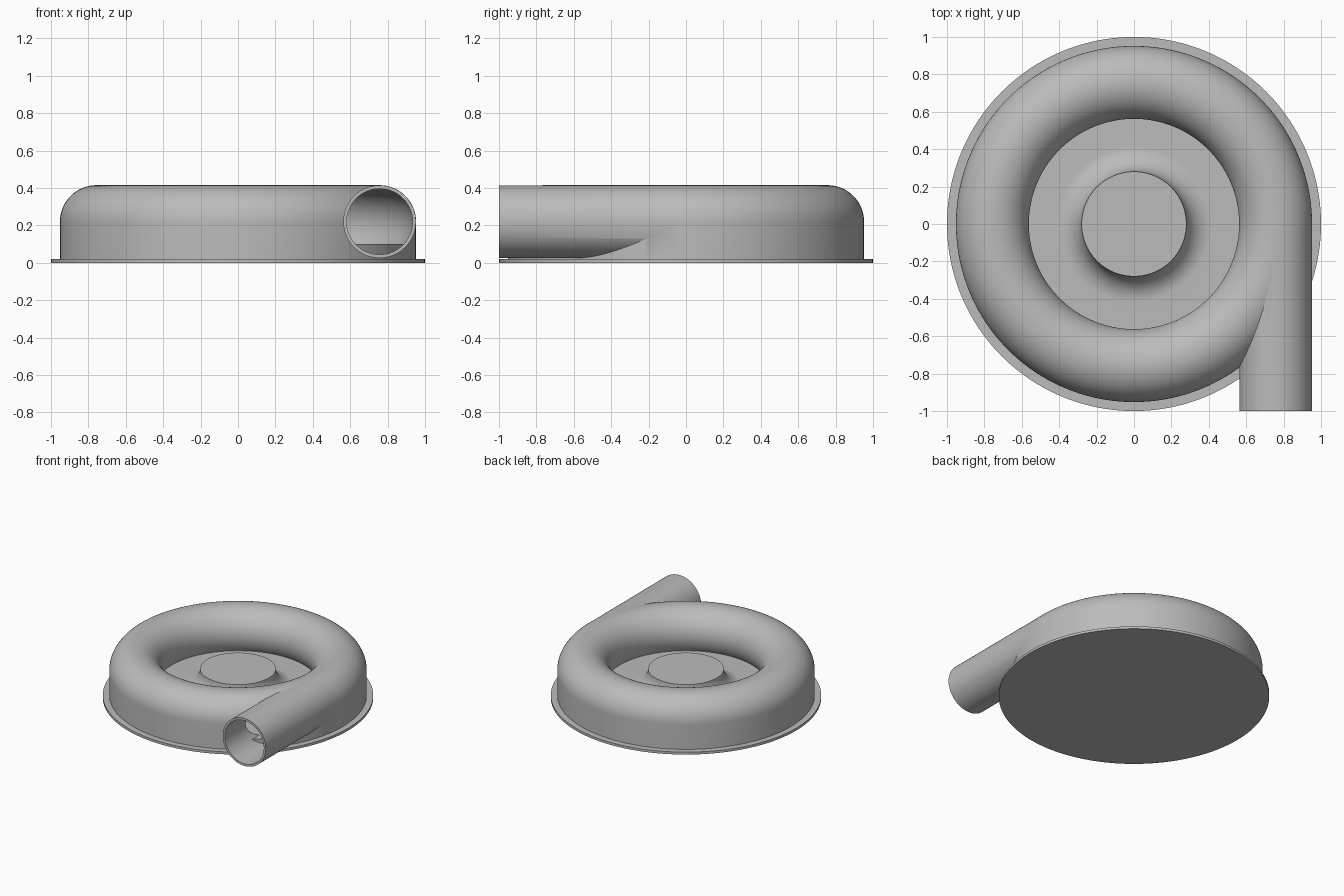
import bpy, bmesh
from math import sin, cos, pi, radians, asin, sqrt
from mathutils import Matrix, Vector

cube = bpy.data.objects.get("Cube")
if cube:
    bpy.data.objects.remove(cube, do_unlink=True)

RING, TUBE, WALL = 0.757, 0.195, 0.018   # volute radius, tube radius, wall
MID, FLOOR, PLATE = 0.22, 0.10, 0.02     # tube centre, inner floor, flange heights
HUB_R, HUB_Z = 0.28, 0.235
SEG = 160

grey = bpy.data.materials.new("plain grey")
grey.use_nodes = True
grey.diffuse_color = (0.5, 0.5, 0.5, 1)
grey.node_tree.nodes["Principled BSDF"].inputs["Base Color"].default_value = (0.5, 0.5, 0.5, 1)


def make_object(name, bm):
    bmesh.ops.recalc_face_normals(bm, faces=bm.faces)
    mesh = bpy.data.meshes.new(name)
    bm.to_mesh(mesh)
    bm.free()
    mesh.materials.append(grey)
    obj = bpy.data.objects.new(name, mesh)
    bpy.context.collection.objects.link(obj)
    return obj


def lathe(name, profile, closed=False):
    """Spin (radius, height) points around z."""
    bm = bmesh.new()
    verts = [bm.verts.new((r, 0, z)) for r, z in profile]
    pairs = list(zip(verts, verts[1:])) + ([(verts[-1], verts[0])] if closed else [])
    edges = [bm.edges.new(p) for p in pairs]
    bmesh.ops.spin(bm, geom=verts + edges, cent=(0, 0, 0), axis=(0, 0, 1),
                   angle=2 * pi, steps=SEG, use_merge=True)
    bmesh.ops.remove_doubles(bm, verts=bm.verts, dist=1e-5)
    return make_object(name, bm)


def rod(name, radius, start, end, x, z):
    """Solid cylinder along y."""
    bm = bmesh.new()
    bmesh.ops.create_cone(bm, cap_ends=True, segments=96, radius1=radius, radius2=radius,
                          depth=end - start,
                          matrix=Matrix.Translation(Vector((x, (start + end) / 2, z)))
                          @ Matrix.Rotation(pi / 2, 4, 'X'))
    return make_object(name, bm)


def arc(cx, cz, radius, a0, a1, steps):
    return [(cx + radius * cos(a0 + (a1 - a0) * i / steps),
             cz + radius * sin(a0 + (a1 - a0) * i / steps)) for i in range(steps + 1)]


def combine(target, tool, operation):
    mod = target.modifiers.new(operation.lower(), 'BOOLEAN')
    mod.operation, mod.object, mod.solver = operation, tool, 'EXACT'
    bpy.context.view_layer.objects.active = target
    bpy.ops.object.modifier_apply(modifier=mod.name)
    bpy.data.objects.remove(tool, do_unlink=True)


def smooth(obj):
    bpy.ops.object.select_all(action='DESELECT')
    obj.select_set(True)
    bpy.context.view_layer.objects.active = obj
    bpy.ops.object.shade_smooth_by_angle(angle=radians(30))


# Round flange under the housing
flange = lathe("base_flange", [(0, 0), (1, 0), (1, PLATE), (0, PLATE)])

# Housing: straight outer wall, rolled tube, sunken floor and filleted hub
dip = asin((MID - FLOOR) / TUBE)
fillet = HUB_Z - FLOOR
profile = [(0, PLATE / 2), (RING + TUBE, PLATE / 2)]
profile += arc(RING, MID, TUBE, 0, pi + dip, 48)
profile += arc(HUB_R + fillet, HUB_Z, fillet, -pi / 2, -pi, 16)
profile += [(0, HUB_Z)]
housing = lathe("volute_housing", profile)

# Tangential outlet pipe
pipe = rod("outlet_pipe", TUBE - 0.001, -1, 0.02, RING, MID)
combine(housing, pipe, 'UNION')

# Hollow ring channel with a flat floor
inner = TUBE - WALL
low = asin((MID - FLOOR) / inner)
channel = lathe("channel_cutter", arc(RING, MID, inner, -low, pi + low, 48), closed=True)
combine(housing, channel, 'DIFFERENCE')

# Pipe bore, stopping at the solid drum below the floor
bore = rod("bore_cutter", inner - 0.001, -1.1, 0.02, RING, MID)
drum = lathe("drum_cutter", [(0, -0.1), (RING + TUBE, -0.1), (RING + TUBE, FLOOR), (0, FLOOR)])
combine(bore, drum, 'DIFFERENCE')
combine(housing, bore, 'DIFFERENCE')

for part in (flange, housing):
    smooth(part)
